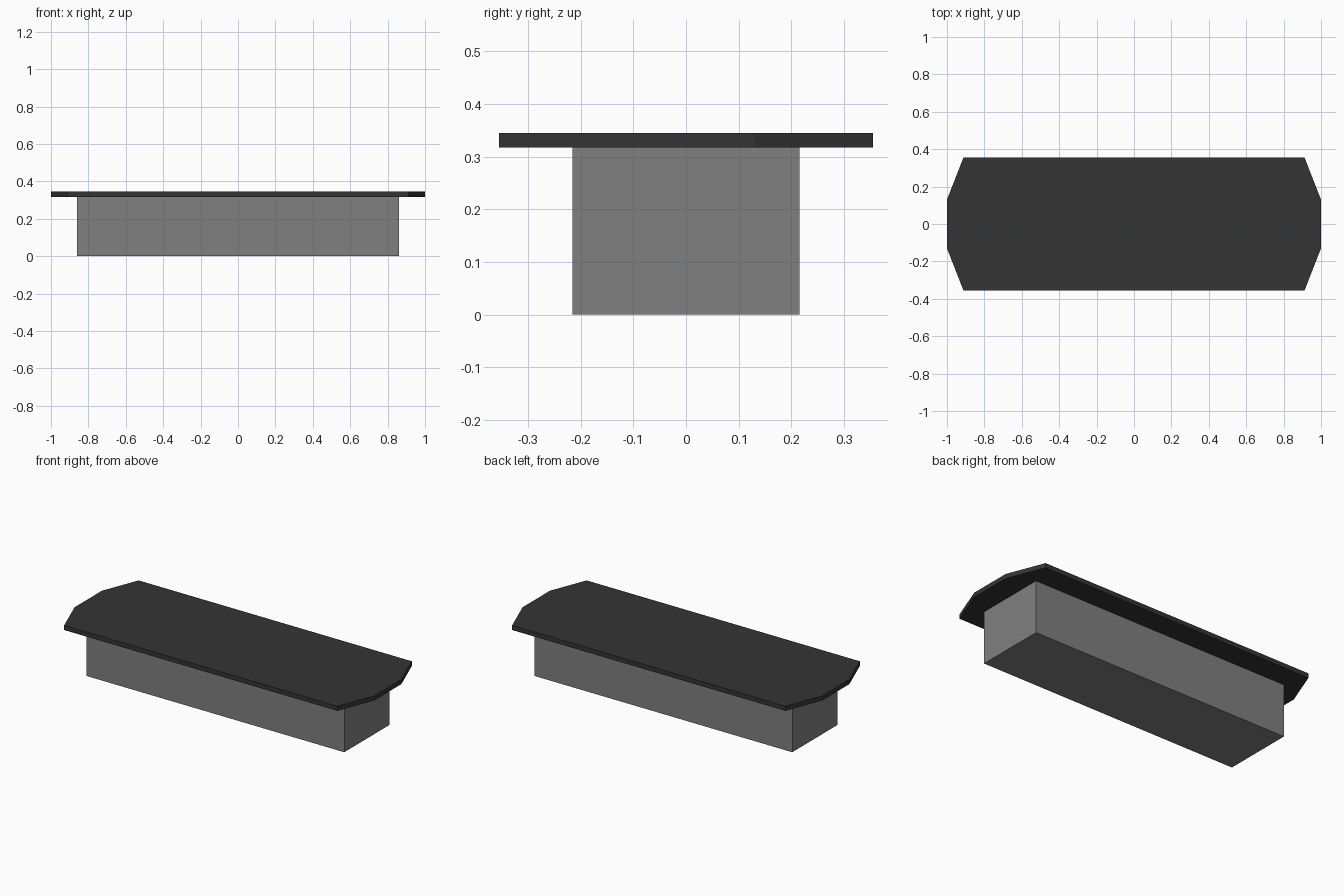
import bpy
import bmesh

cube = bpy.data.objects.get("Cube")
if cube:
    bpy.data.objects.remove(cube, do_unlink=True)


def make_material(name, value):
    mat = bpy.data.materials.new(name)
    mat.use_nodes = True
    colour = (value, value, value, 1)
    mat.diffuse_color = colour
    mat.node_tree.nodes["Principled BSDF"].inputs["Base Color"].default_value = colour
    return mat


def make_prism(name, corner, bottom, top, mat):
    """Extrude an outline mirrored from one quarter, listed from +x towards +y."""
    right = [(x, -y) for x, y in reversed(corner)] + corner
    outline = right + [(-x, -y) for x, y in right]
    bm = bmesh.new()
    base = bm.faces.new([bm.verts.new((x, y, bottom)) for x, y in outline])
    result = bmesh.ops.extrude_face_region(bm, geom=[base], use_keep_orig=True)
    raised = [v for v in result["geom"] if isinstance(v, bmesh.types.BMVert)]
    bmesh.ops.translate(bm, vec=(0, 0, top - bottom), verts=raised)
    bmesh.ops.recalc_face_normals(bm, faces=bm.faces)
    mesh = bpy.data.meshes.new(name)
    bm.to_mesh(mesh)
    bm.free()
    mesh.materials.append(mat)
    obj = bpy.data.objects.new(name, mesh)
    bpy.context.collection.objects.link(obj)
    return obj


grey = make_material("mid grey", 0.216)
charcoal = make_material("charcoal", 0.034)

# Rectangular base block
make_prism("base_block", [(0.86, 0.215)], 0, 0.317, grey)

# Thin overhanging top with clipped corners
make_prism("top_slab", [(1.0, 0.13), (0.912, 0.355)], 0.317, 0.345, charcoal)
